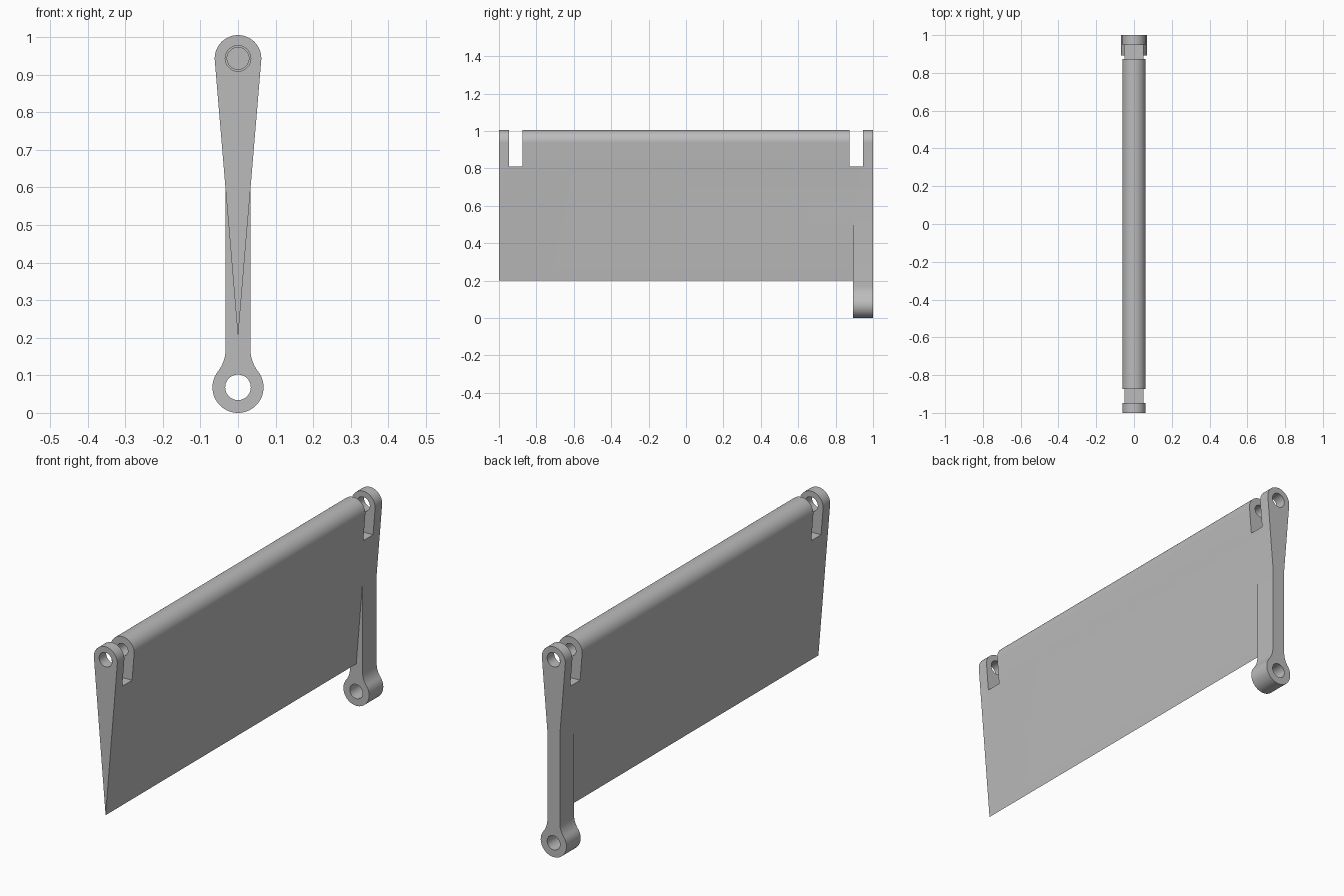
import bpy
import bmesh
from math import sin, cos, asin, atan2, pi, hypot

if "Cube" in bpy.data.objects:
    bpy.data.objects.remove(bpy.data.objects["Cube"], do_unlink=True)

grey = bpy.data.materials.new("plain grey")
grey.use_nodes = True
colour = (0.5, 0.5, 0.5, 1)
grey.diffuse_color = colour
grey.node_tree.nodes["Principled BSDF"].inputs["Base Color"].default_value = colour


def arc(cx, cz, r, start, end, steps):
    """Points along an arc in the x-z plane."""
    angles = [start + (end - start) * i / steps for i in range(steps + 1)]
    return [(cx + r * cos(a), cz + r * sin(a)) for a in angles]


def extrude(name, profile, y0, y1):
    """Solid made by sweeping an x-z profile along y."""
    bm = bmesh.new()
    face = bm.faces.new([bm.verts.new((x, y0, z)) for x, z in profile])
    swept = bmesh.ops.extrude_face_region(bm, geom=[face])["geom"]
    verts = [v for v in swept if isinstance(v, bmesh.types.BMVert)]
    bmesh.ops.translate(bm, verts=verts, vec=(0, y1 - y0, 0))
    bmesh.ops.recalc_face_normals(bm, faces=bm.faces)
    mesh = bpy.data.meshes.new(name)
    bm.to_mesh(mesh)
    bm.free()
    mesh.materials.append(grey)
    obj = bpy.data.objects.new(name, mesh)
    bpy.context.collection.objects.link(obj)
    return obj


def combine(target, tool, operation):
    """Apply a boolean and discard the tool."""
    mod = target.modifiers.new("boolean", "BOOLEAN")
    mod.operation, mod.solver, mod.object = operation, "EXACT", tool
    bpy.context.view_layer.objects.active = target
    bpy.ops.object.modifier_apply(modifier=mod.name)
    bpy.data.objects.remove(tool, do_unlink=True)


def bore(target, cz, r, y0, y1):
    combine(target, extrude("bore", arc(0, cz, r, 0, 2 * pi, 48)[:-1], y0, y1), "DIFFERENCE")


# Wedge-shaped flap with a rounded hinge edge
hinge_z, hinge_r, tip_z = 0.943, 0.062, 0.2
lean = asin(hinge_r / (hinge_z - tip_z))
profile = arc(0, hinge_z, hinge_r, -lean, pi + lean, 40) + [(0, tip_z)]
flap = extrude("flap", profile, -1, 1)

# Hinge slots and pin holes at both ends
slot = [(-0.1, 0.81), (0.1, 0.81), (0.1, 1.1), (-0.1, 1.1)]
for side in (-1, 1):
    combine(flap, extrude("slot", slot, side * 0.947, side * 0.873), "DIFFERENCE")
    bore(flap, hinge_z, 0.034, side * 1.05, side * 0.91)
    bore(flap, hinge_z, 0.029, side * 0.91, side * 0.8)

# Lever arm: ring eye blended by fillets into a straight shank
eye_r, half, fillet_z = 0.068, 0.033, 0.17
rise = fillet_z - eye_r
fillet_r = (half ** 2 + rise ** 2 - eye_r ** 2) / (2 * (eye_r - half))
fillet_x = half + fillet_r
angle = atan2(rise, fillet_x)
right = arc(0, eye_r, eye_r, -pi / 2, angle, 28)
right += arc(fillet_x, fillet_z, fillet_r, pi + angle, pi, 10)[1:]
right.append((half, 0.61))
left = [(-x, z) for x, z in reversed(right[1:])]
arm = extrude("lever_arm", right + left, 0.893, 1)
bore(arm, eye_r, 0.034, 0.8, 1.1)
combine(flap, arm, "UNION")
flap.name = "flap_with_lever_arm"

# Smooth round surfaces, keep the edges crisp
bpy.ops.object.select_all(action="DESELECT")
flap.select_set(True)
bpy.context.view_layer.objects.active = flap
bpy.ops.object.shade_smooth_by_angle(angle=pi / 7)
